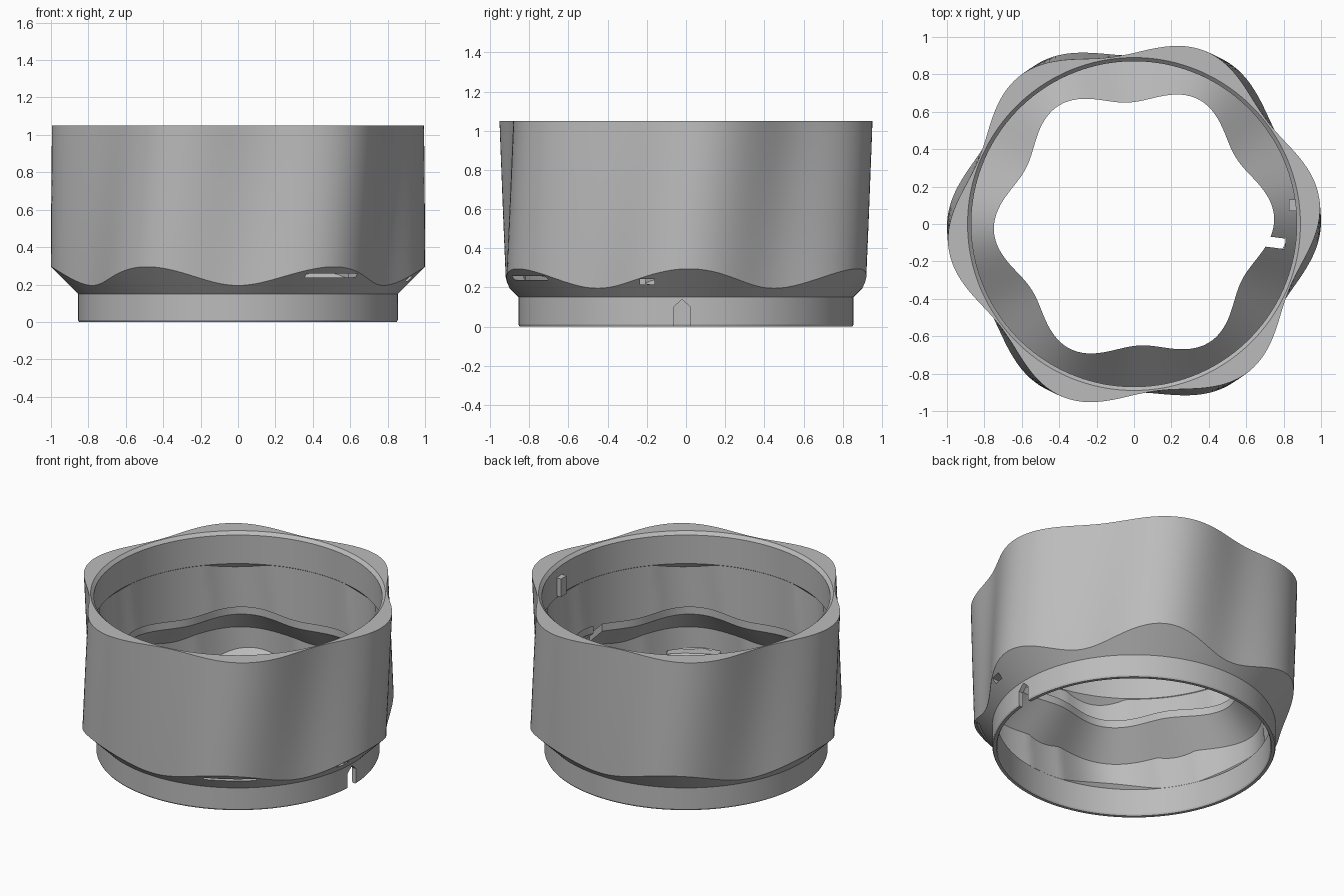
import bpy, bmesh, math
from mathutils import Matrix

if "Cube" in bpy.data.objects:
    bpy.data.objects.remove(bpy.data.objects["Cube"])

SEGMENTS = 180
HEIGHT = 1.05
BORE = 0.87
RING_IN = 0.825

grey = bpy.data.materials.new("plain grey")
grey.use_nodes = True
grey.diffuse_color = (0.5, 0.5, 0.5, 1)
grey.node_tree.nodes["Principled BSDF"].inputs["Base Color"].default_value = (0.5, 0.5, 0.5, 1)


def lobed(a, z):
    """Radius of the six-lobed body, twisting slowly with height."""
    twist = math.radians(7.5) * (z - 0.2) / 0.85
    return 0.95 + 0.05 * math.cos(6 * (a - twist))


def levels(z0, z1, count):
    return [z0 + (z1 - z0) * i / count for i in range(count + 1)]


def section(a):
    """Closed radial outline: up the outside, down the inside."""
    edge = 0.25
    for _ in range(12):
        edge = lobed(a, edge) - 0.705
    pts = [(0.85, 0), (0.855, 0.01), (0.855, 0.15)]
    pts += [(lobed(a, z), z) for z in levels(edge, HEIGHT, 10)]
    # chamfered round bore, then lobed pocket
    pts += [(BORE + 0.02, HEIGHT), (BORE, HEIGHT - 0.02), (BORE, 0.84)]

    def pocket(z):
        return max(BORE + 0.003, lobed(a, z) - 0.09)
    top = 0.84 - (pocket(0.82) - BORE)
    lip = lobed(a, 0.5) - 0.25
    low = 0.61 - (pocket(0.45) - lip)
    pts += [(pocket(z), z) for z in levels(top, low, 5)]
    # sloping inner flange
    pts += [(lip, 0.61), (lip, 0.56)]

    # lower pocket and ring
    def lower(z):
        return max(RING_IN + 0.003, lobed(a, z) - 0.09)
    high = 0.56 - (lower(0.4) - lip)
    base = 0.18 + (lower(0.22) - RING_IN)
    pts += [(lower(z), z) for z in levels(high, base, 3)]
    pts += [(RING_IN, 0.18), (RING_IN, 0.01), (RING_IN + 0.005, 0)]
    return pts


def finish(name, bm):
    bmesh.ops.recalc_face_normals(bm, faces=bm.faces)
    mesh = bpy.data.meshes.new(name)
    bm.to_mesh(mesh)
    bm.free()
    obj = bpy.data.objects.new(name, mesh)
    bpy.context.collection.objects.link(obj)
    mesh.materials.append(grey)
    return obj


def prism(name, outline, x0, x1, angle=0):
    """Outline in y and z, extruded radially and turned about z."""
    bm = bmesh.new()
    face = bm.faces.new([bm.verts.new((x0, y, z)) for y, z in outline])
    new = bmesh.ops.extrude_face_region(bm, geom=[face])["geom"]
    bmesh.ops.translate(bm, vec=(x1 - x0, 0, 0),
                        verts=[v for v in new if isinstance(v, bmesh.types.BMVert)])
    bmesh.ops.rotate(bm, verts=bm.verts, matrix=Matrix.Rotation(math.radians(angle), 3, "Z"))
    return finish(name, bm)


def box(y0, y1, z0, z1):
    return [(y0, z0), (y1, z0), (y1, z1), (y0, z1)]


# twisted sleeve
bm = bmesh.new()
rows = []
for i in range(SEGMENTS):
    a = math.tau * i / SEGMENTS
    rows.append([bm.verts.new((r * math.cos(a), r * math.sin(a), z)) for r, z in section(a)])
count = len(rows[0])
for i, row in enumerate(rows):
    nxt = rows[(i + 1) % SEGMENTS]
    for j in range(count):
        k = (j + 1) % count
        bm.faces.new((row[j], nxt[j], nxt[k], row[k]))
sleeve = finish("twisted_sleeve", bm)

# pointed ring notch, flange slit and skirt slots
cutters = [
    prism("notch_cutter", [(-0.063, -0.05), (0.022, -0.05), (0.022, 0.1),
                           (-0.02, 0.138), (-0.063, 0.1)], 0.78, 0.9),
    prism("slit_cutter", box(-0.028, 0.028, 0.47, 0.7), 0.6, 0.815, -7.5),
    prism("small_slot_cutter", box(-0.235, -0.16, 0.215, 0.243), 0.84, 1.05),
    prism("long_slot_cutter", box(-0.16, 0.16, 0.237, 0.258), 0.86, 1.05, -58),
]
bpy.context.view_layer.objects.active = sleeve
sleeve.select_set(True)
for cutter in cutters:
    cutter.hide_render = True
    mod = sleeve.modifiers.new(cutter.name, "BOOLEAN")
    mod.operation = "DIFFERENCE"
    mod.solver = "EXACT"
    mod.object = cutter
    bpy.ops.object.modifier_apply(modifier=mod.name)
    bpy.data.objects.remove(cutter)
bpy.ops.object.shade_smooth_by_angle(angle=math.radians(25))

# small key inside the bore
prism("bore_key", box(0.07, 0.13, 0.85, 0.97), 0.83, 0.875)
